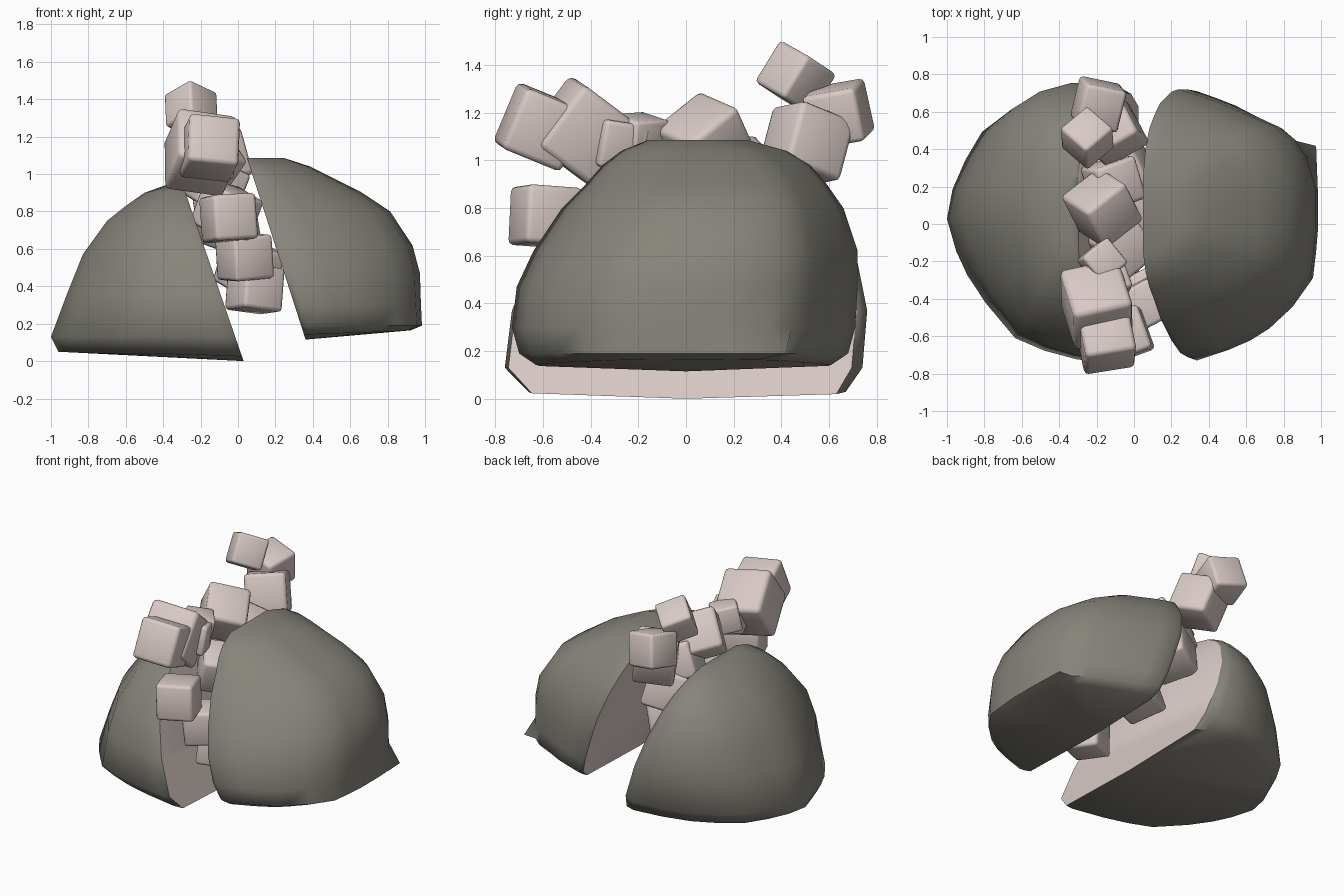
import bpy, bmesh, math
from mathutils import Vector, Euler, Matrix

if "Cube" in bpy.data.objects:
    bpy.data.objects.remove(bpy.data.objects["Cube"])


def material(name, rgb):
    m = bpy.data.materials.new(name)
    m.diffuse_color = (*rgb, 1)
    m.use_nodes = True
    m.node_tree.nodes["Principled BSDF"].inputs["Base Color"].default_value = m.diffuse_color
    return m


STONE = material("grey stone", (0.24, 0.23, 0.196))
PINK = material("pale pink crystal", (0.69, 0.59, 0.56))


def finish(name, bm, mats, angle):
    bmesh.ops.recalc_face_normals(bm, faces=bm.faces)
    me = bpy.data.meshes.new(name)
    bm.to_mesh(me)
    bm.free()
    for m in mats:
        me.materials.append(m)
    ob = bpy.data.objects.new(name, me)
    bpy.context.collection.objects.link(ob)
    bpy.ops.object.select_all(action='DESELECT')
    ob.select_set(True)
    bpy.context.view_layer.objects.active = ob
    bpy.ops.object.shade_smooth_by_angle(angle=math.radians(angle))
    return ob


def half_rock(name, rows, cut, outline, corner=None):
    """Stack of rings (z, far x, min y, max y) with one outline, flat along the cut.
    The outline runs (distance from cut 0..1, sideways -1..1).
    The lowest rings may push one outline point out to a sharper corner."""
    bm = bmesh.new()
    rings = []
    n = len(outline) - 1
    for k, (z, far, y0, y1) in enumerate(rows):
        ring = []
        for i, (u, v) in enumerate(outline):
            if corner and i == corner[0] and k == 1:
                u, v = corner[1:]
            # the underside curves up towards its rim
            zz = z + (0.05 * u + 0.025 * v ** 4 if k == 0 else 0)
            x0 = cut(zz)
            ring.append(bm.verts.new((x0 + (far - x0) * u,
                                      (y0 + y1) / 2 + (y1 - y0) / 2 * v, zz)))
        rings.append(ring)
    for a, b in zip(rings, rings[1:]):
        for i in range(n):
            bm.faces.new((a[i], a[i + 1], b[i + 1], b[i]))
        bm.faces.new((a[n], a[0], b[0], b[n])).material_index = 1
    # underside: fan from the middle of the cut edge
    hub = bm.verts.new((cut(rows[0][0]), 0, rows[0][0]))
    for i in range(n):
        bm.faces.new((rings[0][i + 1], rings[0][i], hub))
    bm.faces.new((rings[0][0], rings[0][n], hub)).material_index = 1
    bm.faces.new(rings[-1])
    return finish(name, bm, (STONE, PINK), 58)


# two halves of the split rock
half_rock("left_rock_half", [
    (0.00, -0.96, -0.66, 0.67), (0.13, -1.00, -0.76, 0.74),
    (0.37, -0.91, -0.73, 0.76), (0.57, -0.83, -0.65, 0.72),
    (0.75, -0.70, -0.50, 0.62), (0.83, -0.60, -0.40, 0.54),
    (0.90, -0.50, -0.28, 0.42), (0.95, -0.36, -0.14, 0.26)],
    lambda z: 0.03 - 0.345 * z,
    [(0, -0.98), (0.06, -1), (0.3, -0.95), (0.47, -0.89), (0.63, -0.8), (0.79, -0.55),
     (0.89, -0.35), (0.95, -0.18), (1, 0.05), (0.97, 0.26), (0.9, 0.47), (0.81, 0.67),
     (0.66, 0.82), (0.5, 0.93), (0.3, 0.99), (0.08, 1), (0, 0.94)])
half_rock("right_rock_half", [
    (0.115, 0.93, -0.63, 0.61), (0.19, 0.99, -0.70, 0.68),
    (0.30, 0.985, -0.73, 0.71), (0.47, 0.98, -0.71, 0.72),
    (0.62, 0.94, -0.64, 0.72), (0.80, 0.82, -0.52, 0.66),
    (0.90, 0.67, -0.42, 0.59), (0.98, 0.51, -0.35, 0.52),
    (1.04, 0.39, -0.27, 0.42), (1.085, 0.25, -0.16, 0.26)],
    lambda z: 0.36 - 0.323 * (z - 0.12),
    [(0, -0.97), (0.05, -1), (0.3, -0.92), (0.47, -0.85), (0.62, -0.76), (0.8, -0.6),
     (0.95, -0.4), (0.975, -0.2), (0.99, -0.03), (0.99, 0.25), (0.92, 0.5), (0.83, 0.63),
     (0.72, 0.72), (0.5, 0.82), (0.36, 0.89), (0.2, 0.95), (0.05, 1), (0, 0.98)],
    (10, 0.975, 0.62))


def crystal(name, loc, size, rot):
    """Cube with softened edges."""
    bm = bmesh.new()
    bmesh.ops.create_cube(bm, size=size)
    bmesh.ops.bevel(bm, geom=bm.edges[:], offset=size * 0.09, segments=2,
                    profile=0.5, affect='EDGES')
    e = Euler([math.radians(r) for r in rot])
    bm.transform(Matrix.Translation(Vector(loc)) @ e.to_matrix().to_4x4())
    finish(name, bm, (PINK,), 50)


# crystals spilling out of the split
crystal("crystal_peak", (-0.25, 0.46, 1.345), 0.205, (-25, 20, 40))
crystal("crystal_back", (-0.19, 0.64, 1.195), 0.23, (10, 12, -12))
crystal("crystal_back_large", (-0.12, 0.505, 1.07), 0.27, (-20, -6, 30))
crystal("crystal_top", (-0.17, 0.085, 1.075), 0.275, (37, 15, 38))
crystal("crystal_top_low", (-0.11, 0.22, 0.94), 0.24, (10, 20, 20))
crystal("crystal_mid", (-0.17, -0.20, 1.095), 0.18, (3, 12, 40))
crystal("crystal_mid_low", (-0.14, -0.29, 1.07), 0.20, (-8, 8, 20))
crystal("crystal_front_large", (-0.20, -0.43, 1.115), 0.325, (-36, 8, 12))
crystal("crystal_front", (-0.15, -0.615, 1.14), 0.275, (-22, 6, 9))
crystal("crystal_front_mid", (-0.05, -0.59, 0.765), 0.245, (-4, -3, 20))
crystal("crystal_front_low", (0.035, -0.44, 0.555), 0.235, (2, -5, 28))
crystal("crystal_lowest", (0.09, -0.36, 0.385), 0.235, (-4, 7, 28))
crystal("crystal_inner_low", (0.06, 0.10, 0.50), 0.26, (15, 10, 30))
crystal("crystal_inner_high", (-0.06, 0.30, 0.76), 0.26, (10, -15, 25))
crystal("crystal_inner_mid", (-0.06, -0.12, 0.80), 0.25, (20, 10, 40))
